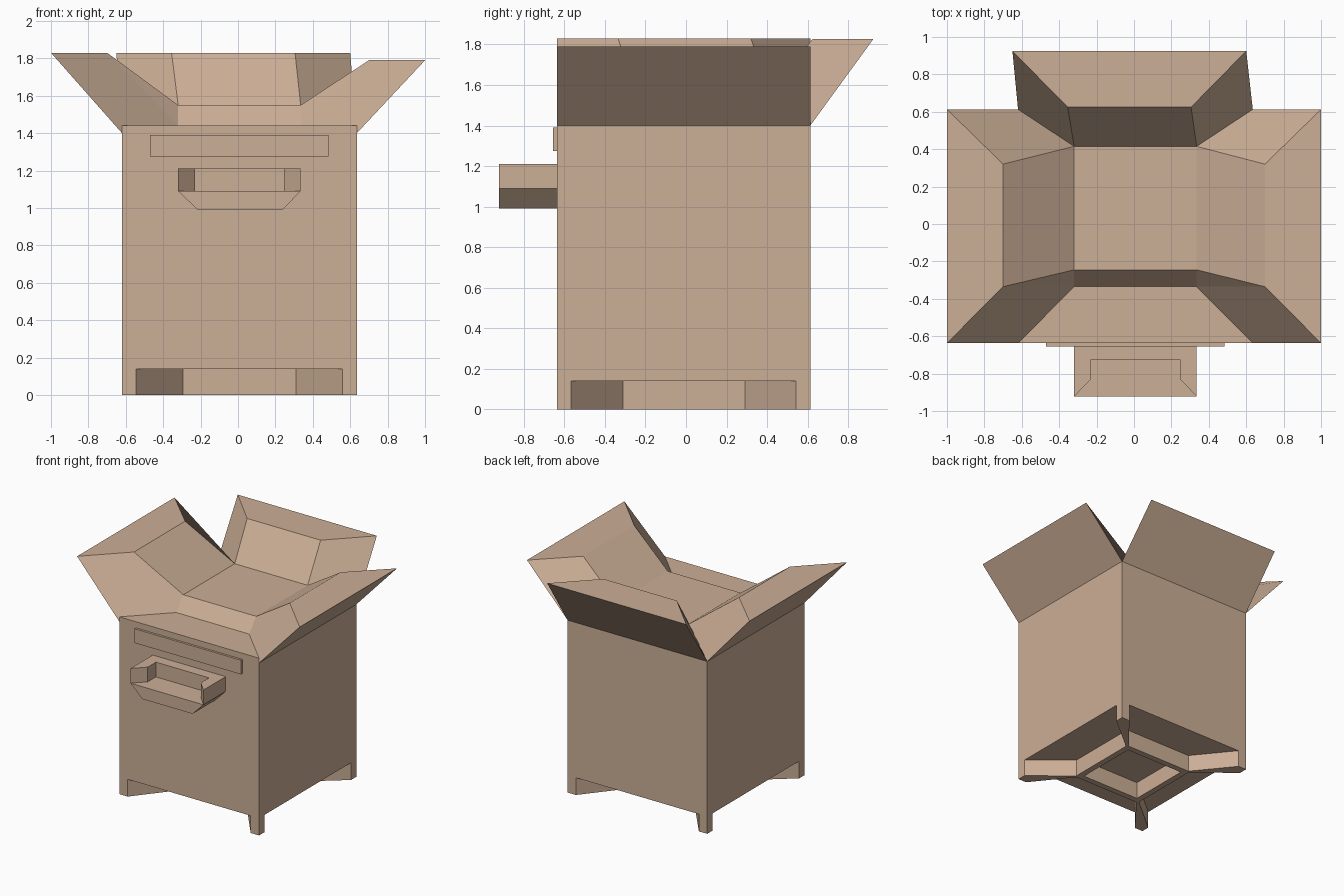
import bpy, bmesh

if "Cube" in bpy.data.objects:
    bpy.data.objects.remove(bpy.data.objects["Cube"])

cardboard = bpy.data.materials.new("tan cardboard")
cardboard.diffuse_color = (0.60, 0.425, 0.305, 1)
cardboard.use_nodes = True
cardboard.node_tree.nodes["Principled BSDF"].inputs["Base Color"].default_value = cardboard.diffuse_color


def finish(bm, name):
    bmesh.ops.remove_doubles(bm, verts=bm.verts, dist=0.0005)
    bmesh.ops.recalc_face_normals(bm, faces=bm.faces)
    me = bpy.data.meshes.new(name)
    bm.to_mesh(me)
    bm.free()
    me.materials.append(cardboard)
    ob = bpy.data.objects.new(name, me)
    bpy.context.collection.objects.link(ob)
    return ob


def prism(name, outline, lo, hi, axis="z"):
    """Extrude a 2D outline along z (outline = x,y) or y (outline = x,z)."""
    bm = bmesh.new()
    place = (lambda a, b, h: (a, b, h)) if axis == "z" else (lambda a, b, h: (a, h, b))
    face = bm.faces.new([bm.verts.new(place(a, b, lo)) for a, b in outline])
    new = bmesh.ops.extrude_face_region(bm, geom=[face])["geom"]
    move = place(0, 0, hi - lo)
    bmesh.ops.translate(bm, vec=move, verts=[v for v in new if isinstance(v, bmesh.types.BMVert)])
    return finish(bm, name)


def rect(x0, x1, y0, y1):
    return [(x0, y0), (x1, y0), (x1, y1), (x0, y1)]


# Main dimensions
X = (-0.62, 0.635)      # outer walls, left and right
YF, YB = -0.637, 0.613  # outer walls, front and back
FX = (-0.32, 0.335)     # raised inner floor
FYF, FYB, FZ = -0.245, 0.415, 1.55
Z0, ZW, ZLIP = 0.14, 1.40, 1.44

# Open box: walls, front lip, inner floor and three flared flaps in one shell
bm = bmesh.new()


def face(*pts):
    bm.faces.new([bm.verts.new(p) for p in pts])


bot_f, bot_b, wall_f, wall_b, lip_o, lip_i, flr_f, flr_b, bk_o, bk_i = (
    [(x, y, z) for x in xs] for xs, y, z in (
        (X, YF, Z0), (X, YB, Z0), (X, YF, ZW), (X, YB, ZW),
        (X, YF, ZLIP), (FX, -0.335, ZLIP), (FX, FYF, FZ), (FX, FYB, FZ),
        ((-0.65, 0.60), 0.925, 1.828), ((-0.355, 0.305), 0.625, 1.828)))

face(bot_f[0], bot_f[1], bot_b[1], bot_b[0])
face(bot_f[0], bot_f[1], wall_f[1], lip_o[1], lip_o[0], wall_f[0])
for a, b in ((bot_b, wall_b), (lip_o, lip_i), (lip_i, flr_f), (flr_f, flr_b),
             (flr_b, bk_i), (bk_i, bk_o), (bk_o, wall_b)):
    face(a[0], a[1], b[1], b[0])

# Side flaps and the flank of the back flap, left then right
for i, sx, top in ((0, -1, 1.83), (1, 1, 1.79)):
    of, ob_ = (sx, YF, top), (sx, YB, top)
    nf, nb = (sx * 0.70, -0.335, top), (sx * 0.70, 0.32, top)
    face(bot_f[i], bot_b[i], wall_b[i], wall_f[i])
    face(wall_f[i], wall_b[i], ob_, of)
    face(of, ob_, nb, nf)
    face(nf, nb, flr_b[i], flr_f[i])
    face(of, wall_f[i], lip_o[i], lip_i[i], nf)
    face(nf, lip_i[i], flr_f[i])
    face(ob_, wall_b[i], flr_b[i], nb)
    face(wall_b[i], flr_b[i], bk_i[i], bk_o[i])
finish(bm, "open_box")

# Front label plate
prism("front_plate", [(-0.47, 1.275), (0.485, 1.275), (0.485, 1.39), (-0.47, 1.39)],
      -0.655, YF, "y")

# Front tray: notched upper rim over a tapered lower block
prism("tray_rim", [(-0.32, YF), (-0.32, -0.922), (-0.23, -0.83), (-0.23, -0.725),
                   (0.247, -0.725), (0.247, -0.83), (0.335, -0.922), (0.335, YF)], 1.09, 1.21)
prism("tray_base", [(-0.32, 1.09), (-0.215, 0.99), (0.237, 0.99), (0.335, 1.09)],
      -0.922, YF, "y")

# Base ring under the box
ox, oy, w = (-0.31, 0.325), (-0.325, 0.305), 0.05
for name, r in (("base_ring_front", rect(ox[0], ox[1], oy[0], oy[0] + w)),
                ("base_ring_back", rect(ox[0], ox[1], oy[1] - w, oy[1])),
                ("base_ring_left", rect(ox[0], ox[0] + w, oy[0] + w, oy[1] - w)),
                ("base_ring_right", rect(ox[1] - w, ox[1], oy[0] + w, oy[1] - w))):
    prism(name, r, 0, Z0)

# Four diagonal corner feet running in to the ring
for i, sx in enumerate((-1, 1)):
    for j, sy in enumerate((-1, 1)):
        cx, cy, rx, ry = X[i], (YF, YB)[j], ox[i], oy[j]
        prism(f"corner_foot_{i}{j}",
              [(cx, cy), (cx - sx * 0.075, cy), (rx - sx * 0.015, ry),
               (rx - sx * 0.015, ry - sy * 0.015), (rx, ry - sy * 0.015), (cx, cy - sy * 0.07)],
              0, Z0)
